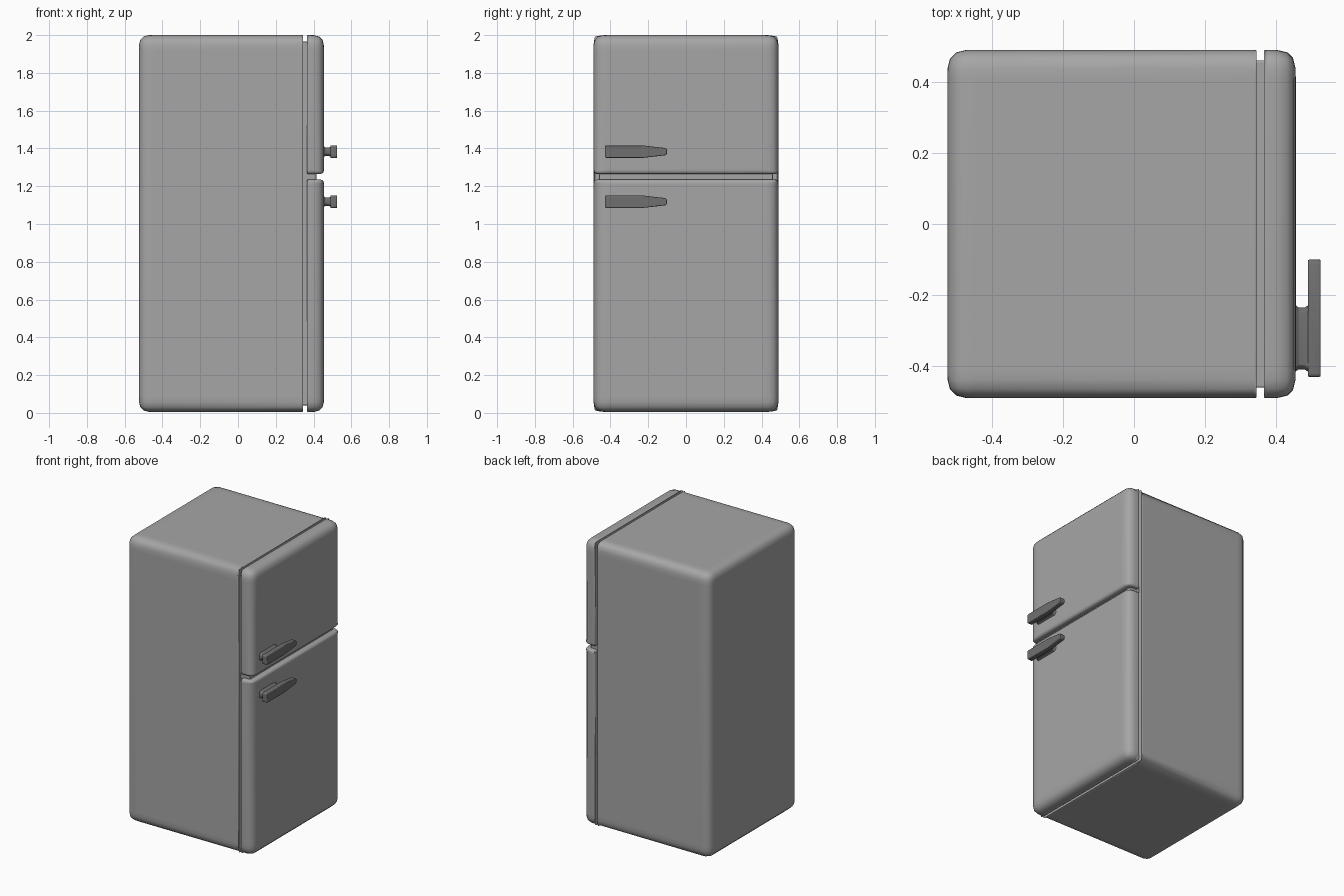
import bpy, bmesh

if "Cube" in bpy.data.objects:
    bpy.data.objects.remove(bpy.data.objects["Cube"])


def material(name, value):
    m = bpy.data.materials.new(name)
    m.diffuse_color = (value, value, value, 1)
    m.use_nodes = True
    m.node_tree.nodes["Principled BSDF"].inputs["Base Color"].default_value = m.diffuse_color
    return m


BODY = material("enamel grey", 0.38)
METAL = material("dark handle grey", 0.16)


def finish(name, bm, mat, width, segments, profile=0.5, weighted=False):
    bmesh.ops.recalc_face_normals(bm, faces=bm.faces)
    mesh = bpy.data.meshes.new(name)
    bm.to_mesh(mesh)
    bm.free()
    mesh.materials.append(mat)
    ob = bpy.data.objects.new(name, mesh)
    bpy.context.collection.objects.link(ob)
    mod = ob.modifiers.new("Rounded edges", 'BEVEL')
    mod.width = width
    mod.segments = segments
    mod.profile = profile
    mod.limit_method = 'WEIGHT' if weighted else 'ANGLE'
    bpy.ops.object.select_all(action='DESELECT')
    ob.select_set(True)
    bpy.context.view_layer.objects.active = ob
    bpy.ops.object.shade_smooth_by_angle(angle=0.8)
    return ob


def rounded_box(name, x, y, z, weight, mat=BODY):
    """Box whose edge rounding depends on weight(midpoint in -1..1 box space)."""
    bm = bmesh.new()
    bmesh.ops.create_cube(bm, size=2)
    layer = bm.edges.layers.float.new("bevel_weight_edge")
    for e in bm.edges:
        e[layer] = weight((e.verts[0].co + e.verts[1].co) / 2)
    for v in bm.verts:
        v.co = [(lo + hi) / 2 + c * (hi - lo) / 2 for c, (lo, hi) in zip(v.co, (x, y, z))]
    return finish(name, bm, mat, 0.08, 5, 0.66, True)


def loft(name, rings, mat, bevel):
    """Solid through rings of (x, [(y, z), ...])."""
    bm = bmesh.new()
    loops = [[bm.verts.new((x, y, z)) for y, z in pts] for x, pts in rings]
    n = len(loops[0])
    for a, b in zip(loops, loops[1:]):
        for i in range(n):
            j = (i + 1) % n
            bm.faces.new((a[i], a[j], b[j], b[i]))
    bm.faces.new(loops[0])
    bm.faces.new(loops[-1])
    return finish(name, bm, mat, bevel, 3)


# Cabinet: generous rounding everywhere except the edge facing the doors
rounded_box("cabinet", (-0.525, 0.345), (-0.49, 0.49), (0.005, 2.0),
            lambda m: 0.1 if m.x > 0.5 else 1.0)

# Inner core seen in the gaps around the doors
rounded_box("door_seal", (0.30, 0.415), (-0.46, 0.46), (0.04, 1.965), lambda m: 0.1)


# Doors: soft outer edges, tighter edges next to the gap between them
def door(name, z, inner):
    def weight(m):
        if m.x < -0.5:
            return 0.1
        return 0.33 if m.z * inner > 0.5 else 1.0
    rounded_box(name, (0.365, 0.455), (-0.49, 0.49), z, weight)


door("freezer_door", (1.265, 2.0), -1)
door("fridge_door", (0.005, 1.235), 1)


# Handles: tapered grip on a waisted mount
def rect(y0, y1, zc, h):
    c = 0.012
    return [(y0 + c, zc - h), (y1 - c, zc - h), (y1, zc - h + c), (y1, zc + h - c),
            (y1 - c, zc + h), (y0 + c, zc + h), (y0, zc + h - c), (y0, zc - h + c)]


for name, zc in (("freezer", 1.383), ("fridge", 1.118)):
    half = [(-0.43, 0.027), (-0.424, 0.033), (-0.23, 0.033), (-0.108, 0.019), (-0.10, 0.011)]
    grip = [(y, zc - h) for y, h in half] + [(y, zc + h) for y, h in reversed(half)]
    loft(name + "_handle_grip", [(0.489, grip), (0.525, grip)], METAL, 0.007)
    loft(name + "_handle_mount",
         [(0.45, rect(-0.417, -0.225, zc, 0.031)),
          (0.463, rect(-0.409, -0.235, zc, 0.022)),
          (0.48, rect(-0.409, -0.235, zc, 0.022)),
          (0.494, rect(-0.418, -0.226, zc, 0.028))], METAL, 0.002)
